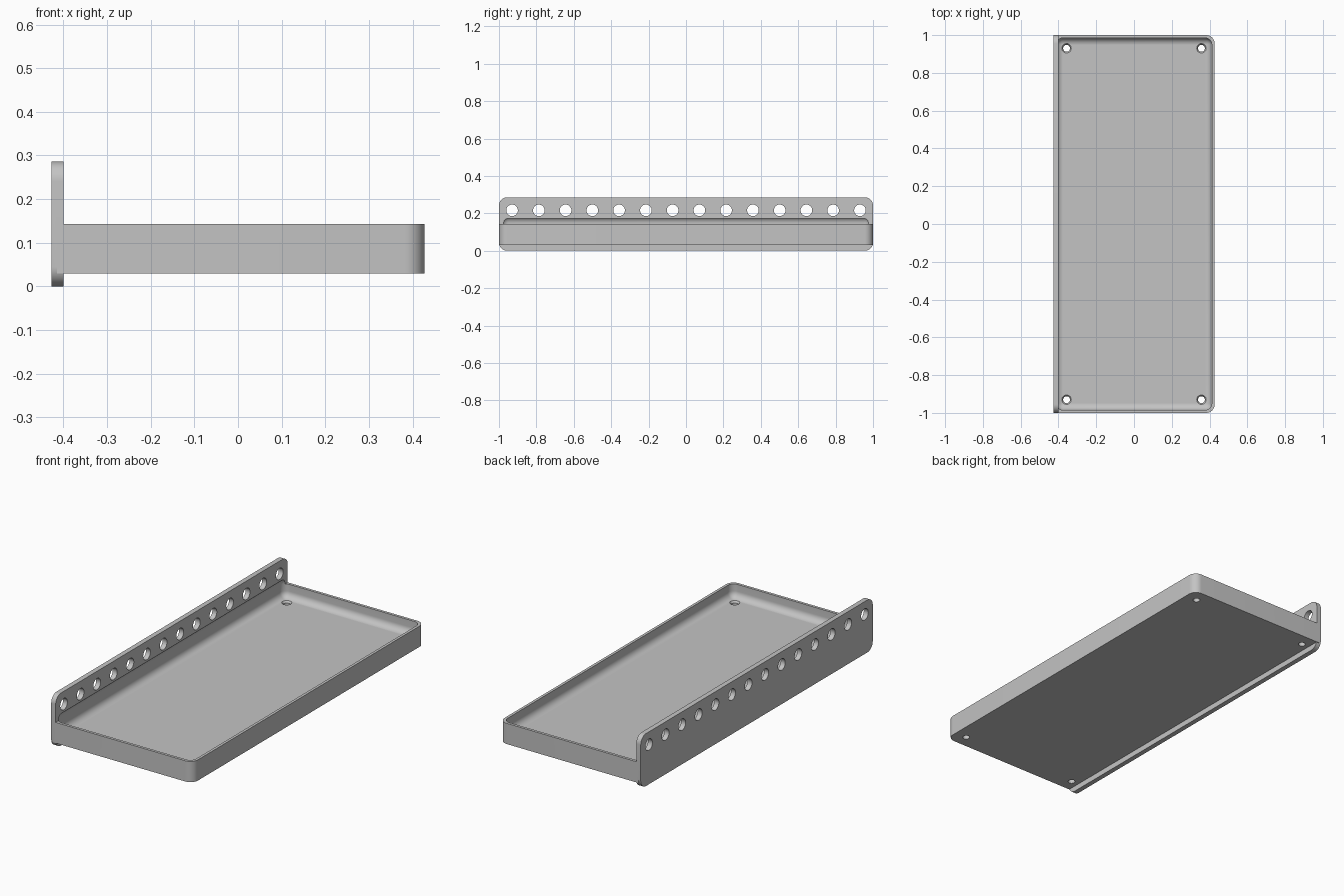
import bpy, bmesh, math
from mathutils import Matrix, Vector

if "Cube" in bpy.data.objects:
    bpy.data.objects.remove(bpy.data.objects["Cube"])

grey = bpy.data.materials.new("plain grey")
grey.use_nodes = True
GREY = (0.55, 0.55, 0.55, 1)
grey.diffuse_color = GREY
grey.node_tree.nodes["Principled BSDF"].inputs["Base Color"].default_value = GREY


def finish(name, bm):
    bmesh.ops.recalc_face_normals(bm, faces=bm.faces)
    mesh = bpy.data.meshes.new(name)
    bm.to_mesh(mesh)
    bm.free()
    mesh.materials.append(grey)
    obj = bpy.data.objects.new(name, mesh)
    bpy.context.collection.objects.link(obj)
    return obj


def rounded_box(name, lo, hi, radius, pick, segments=10):
    """Box between two corners; edges chosen by pick(direction, midpoint) are rounded."""
    lo, hi = Vector(lo), Vector(hi)
    bm = bmesh.new()
    bmesh.ops.create_cube(bm, size=1)
    for v in bm.verts:
        v.co = Vector([(lo[i] + hi[i]) / 2 + v.co[i] * (hi[i] - lo[i]) for i in range(3)])
    edges = []
    for e in bm.edges:
        a, b = (v.co for v in e.verts)
        if pick((b - a).normalized(), (a + b) / 2):
            edges.append(e)
    bmesh.ops.bevel(bm, geom=edges, offset=radius, segments=segments,
                    profile=0.5, affect='EDGES', clamp_overlap=True)
    return finish(name, bm)


def add_cone(bm, centre, r_low, r_high, depth, along_x=False):
    turn = Matrix.Rotation(math.pi / 2, 4, 'Y') if along_x else Matrix()
    bmesh.ops.create_cone(bm, cap_ends=True, segments=32, radius1=r_low, radius2=r_high,
                          depth=depth, matrix=Matrix.Translation(centre) @ turn)


def combine(target, other, operation):
    mod = target.modifiers.new("combine", 'BOOLEAN')
    mod.operation = operation
    mod.solver = 'EXACT'
    mod.object = other
    bpy.ops.object.select_all(action='DESELECT')
    bpy.context.view_layer.objects.active = target
    target.select_set(True)
    bpy.ops.object.modifier_apply(modifier=mod.name)
    bpy.data.objects.remove(other)


# Tray body, rounded at the two free corners
BOTTOM, RIM, FLOOR = 0.03, 0.143, 0.07
shelf = rounded_box("shelf_tray", (-0.415, -1, BOTTOM), (0.427, 1, RIM), 0.045,
                    lambda d, m: abs(d.z) > 0.9 and m.x > 0)

# Upright mounting plate with rounded corners
plate = rounded_box("mounting_plate", (-0.427, -1, 0), (-0.4, 1, 0.286), 0.045,
                    lambda d, m: abs(d.x) > 0.9)
combine(shelf, plate, 'UNION')

# Soft-edged hollow, which also bites slightly into the plate
hollow = rounded_box("hollow_cutter", (-0.412, -0.985, FLOOR), (0.412, 0.985, 0.183), 0.036,
                     lambda d, m: True)
combine(shelf, hollow, 'DIFFERENCE')

# Row of mounting holes through the plate
COUNT = 14
bm = bmesh.new()
for i in range(COUNT):
    y = -0.93 + 1.86 * i / (COUNT - 1)
    add_cone(bm, (-0.414, y, 0.216), 0.031, 0.031, 0.1, along_x=True)
combine(shelf, finish("plate_hole_cutter", bm), 'DIFFERENCE')

# Four countersunk screw holes in the floor
bm = bmesh.new()
for x in (-0.357, 0.357):
    for y in (-0.93, 0.93):
        add_cone(bm, (x, y, 0.05), 0.018, 0.018, 0.1)
combine(shelf, finish("screw_hole_cutter", bm), 'DIFFERENCE')
bm = bmesh.new()
for x in (-0.357, 0.357):
    for y in (-0.93, 0.93):
        add_cone(bm, (x, y, FLOOR), 0.018, 0.032, 0.02)
combine(shelf, finish("countersink_cutter", bm), 'DIFFERENCE')

# Smooth shading with crisp edges
bpy.ops.object.select_all(action='DESELECT')
shelf.select_set(True)
bpy.context.view_layer.objects.active = shelf
bpy.ops.object.shade_smooth_by_angle(angle=math.radians(30))
